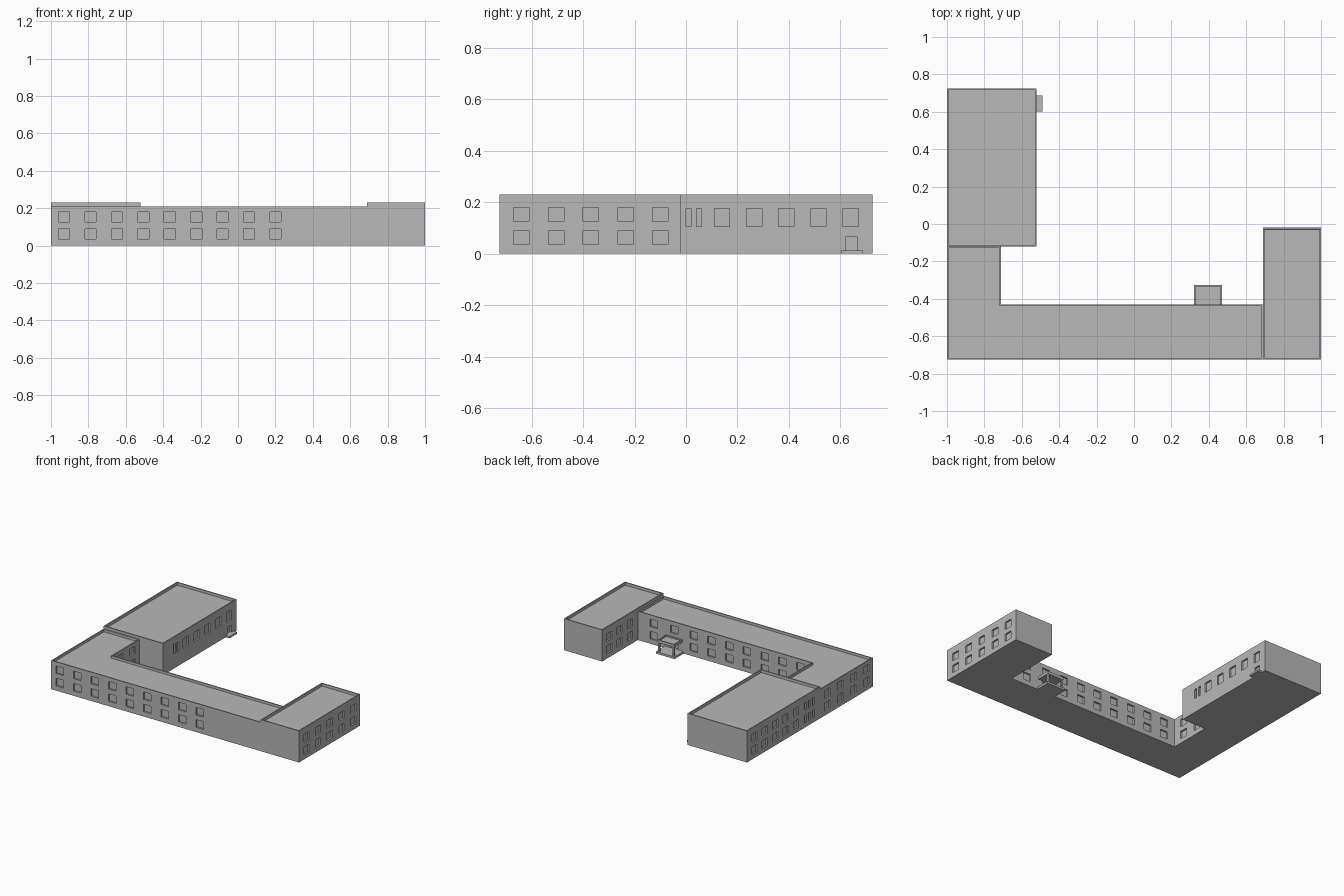
import bpy, bmesh
from mathutils import Vector

old = bpy.data.objects.get("Cube")
if old:
    bpy.data.objects.remove(old, do_unlink=True)

grey = bpy.data.materials.new("plain grey")
grey.use_nodes = True
colour = (0.48, 0.48, 0.48, 1)
grey.diffuse_color = colour
grey.node_tree.nodes["Principled BSDF"].inputs["Base Color"].default_value = colour


def finish(bm, name):
    bmesh.ops.recalc_face_normals(bm, faces=bm.faces)
    mesh = bpy.data.meshes.new(name)
    bm.to_mesh(mesh)
    bm.free()
    mesh.materials.append(grey)
    ob = bpy.data.objects.new(name, mesh)
    bpy.context.collection.objects.link(ob)
    return ob


def add_box(bm, lo, hi):
    lo, hi = Vector(lo), Vector(hi)
    for v in bmesh.ops.create_cube(bm, size=1)["verts"]:
        v.co = (lo + hi) / 2 + v.co * (hi - lo)


def box(name, lo, hi):
    bm = bmesh.new()
    add_box(bm, lo, hi)
    return finish(bm, name)


def rect(x0, x1, y0, y1):
    return [(x0, y0), (x1, y0), (x1, y1), (x0, y1)]


def block(name, outline, z0, z1, rim, drop):
    """Prism on an outline, its flat roof sunk behind a parapet."""
    bm = bmesh.new()
    base = bm.faces.new([bm.verts.new((x, y, z0)) for x, y in outline])
    top = bmesh.ops.extrude_face_region(bm, geom=[base])["geom"]
    for v in top:
        if isinstance(v, bmesh.types.BMVert):
            v.co.z = z1
    roof = next(f for f in top if isinstance(f, bmesh.types.BMFace))
    bmesh.ops.recalc_face_normals(bm, faces=bm.faces)
    bmesh.ops.inset_individual(bm, faces=[roof], thickness=rim, use_even_offset=True)
    bmesh.ops.inset_individual(bm, faces=[roof], thickness=0.0003, depth=-drop,
                               use_even_offset=True)
    return finish(bm, name)


DEPTH = 0.012
UPPER, LOWER, TALL = (0.125, 0.18), (0.035, 0.09), (0.105, 0.175)


def row(axis, wall, start, end, count, width, *levels):
    """Evenly spaced openings on a wall plane, as box bounds."""
    out = []
    for i in range(count):
        c = start + (end - start) * i / max(count - 1, 1)
        for z0, z1 in levels:
            along, across = (c - width / 2, c + width / 2), (wall - DEPTH, wall + DEPTH)
            xs, ys = (across, along) if axis == "x" else (along, across)
            out.append(((xs[0], ys[0], z0), (xs[1], ys[1], z1)))
    return out


def cut(ob, openings):
    """Recess all openings into a block."""
    bm = bmesh.new()
    for lo, hi in openings:
        add_box(bm, lo, hi)
    cutter = finish(bm, "window_cutter")
    cutter.hide_render = True
    mod = ob.modifiers.new("windows", "BOOLEAN")
    mod.operation, mod.solver, mod.object = "DIFFERENCE", "EXACT", cutter
    bpy.context.view_layer.objects.active = ob
    bpy.ops.object.modifier_apply(modifier=mod.name)
    bpy.data.objects.remove(cutter, do_unlink=True)


# Low L-shaped wing
low = block("low_wing", [(-1, -0.725), (0.69, -0.725), (0.69, -0.43), (-0.71, -0.43),
                         (-0.71, -0.12), (-1, -0.12)], 0, 0.21, 0.008, 0.018)
cut(low, row("y", -0.725, -0.93, 0.2, 9, 0.06, UPPER, LOWER)
    + row("y", -0.43, -0.62, 0.24, 7, 0.06, UPPER, LOWER)
    + row("y", -0.43, 0.395, 0.395, 1, 0.06, UPPER, (0.016, 0.08))
    + row("y", -0.43, 0.56, 0.56, 1, 0.06, UPPER, LOWER)
    + row("x", -0.71, -0.34, -0.2, 2, 0.06, UPPER, LOWER)
    + row("x", -1, -0.65, -0.2, 4, 0.06, UPPER, LOWER))

# Large hall with its side door
hall = block("large_hall", rect(-1, -0.52, -0.12, 0.725), 0, 0.23, 0.008, 0.02)
cut(hall, row("x", -0.52, 0.14, 0.64, 5, 0.06, TALL)
    + row("x", -0.52, 0.01, 0.05, 2, 0.02, TALL)
    + row("x", -0.52, 0.643, 0.643, 1, 0.046, (0.013, 0.065))
    + row("x", -1, 0.16, 0.64, 5, 0.06, UPPER, LOWER)
    + row("x", -1, -0.04, 0.05, 3, 0.02, UPPER, LOWER))
box("side_door_step", (-0.52, 0.602, 0), (-0.49, 0.688, 0.013))

# Small end block
end = block("end_block", rect(0.69, 1, -0.725, -0.02), 0, 0.23, 0.008, 0.02)
cut(end, row("x", 1, -0.64, -0.1, 5, 0.06, UPPER, LOWER)
    + row("x", 0.69, -0.34, -0.1, 3, 0.06, UPPER, LOWER))

# Entrance porch
box("porch_floor", (0.32, -0.43, 0), (0.47, -0.325, 0.015))
block("porch_canopy", rect(0.328, 0.462, -0.43, -0.333), 0.08, 0.1, 0.008, 0.008)
for side, x in (("right", 0.336), ("left", 0.454)):
    box(f"{side}_porch_post", (x - 0.006, -0.347, 0.015), (x + 0.006, -0.335, 0.08))
